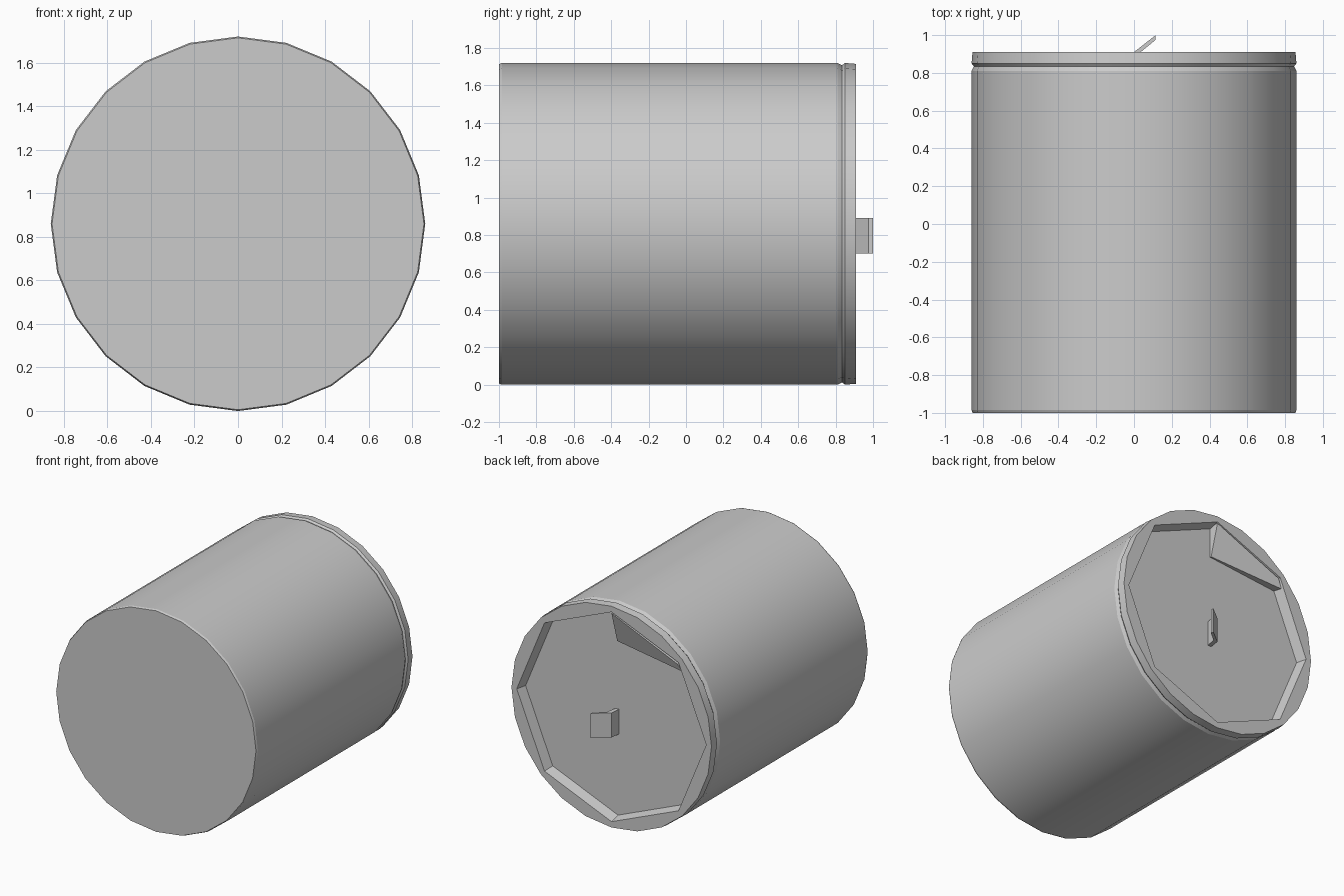
import bpy, bmesh, math

if "Cube" in bpy.data.objects:
    bpy.data.objects.remove(bpy.data.objects["Cube"])

SIDES, R, CZ = 24, 0.86, 0.86
FLOOR, RIM = 0.83, 0.91

grey = bpy.data.materials.new("plain grey")
grey.use_nodes = True
colour = (0.6, 0.6, 0.6, 1)
grey.diffuse_color = colour
grey.node_tree.nodes["Principled BSDF"].inputs["Base Color"].default_value = colour


def finish(bm, name, smooth=True):
    bmesh.ops.recalc_face_normals(bm, faces=bm.faces)
    mesh = bpy.data.meshes.new(name)
    bm.to_mesh(mesh)
    bm.free()
    obj = bpy.data.objects.new(name, mesh)
    bpy.context.collection.objects.link(obj)
    mesh.materials.append(grey)
    if smooth:
        bpy.ops.object.select_all(action="DESELECT")
        obj.select_set(True)
        bpy.context.view_layer.objects.active = obj
        bpy.ops.object.shade_smooth_by_angle(angle=math.radians(20))
    return obj


def ring(bm, y, radius, octagon=False):
    verts = []
    for k in range(SIDES):
        a = math.tau * k / SIDES
        r = radius
        if octagon:
            off = a % (math.pi / 4) - math.pi / 8
            r *= math.cos(math.pi / 8) / math.cos(off)
        verts.append(bm.verts.new((r * math.cos(a), y, CZ + r * math.sin(a))))
    return verts


def prism(name, outline, place, low, high):
    """Extrude a 2D outline between two levels."""
    bm = bmesh.new()
    a = [bm.verts.new(place(p, low)) for p in outline]
    b = [bm.verts.new(place(p, high)) for p in outline]
    bm.faces.new(a)
    bm.faces.new(b)
    for i in range(len(a)):
        j = (i + 1) % len(a)
        bm.faces.new((a[i], a[j], b[j], b[i]))
    return finish(bm, name, smooth=False)


# Can body with seam, rim and recessed octagonal end
bm = bmesh.new()
rings = [ring(bm, -1.0, R - 0.006), ring(bm, -0.985, R), ring(bm, 0.81, R),
         ring(bm, 0.835, R - 0.012), ring(bm, 0.85, R), ring(bm, RIM, R - 0.005),
         ring(bm, RIM, 0.81, True), ring(bm, FLOOR, 0.79, True)]
for lower, upper in zip(rings, rings[1:]):
    for i in range(SIDES):
        j = (i + 1) % SIDES
        bm.faces.new((lower[i], lower[j], upper[j], upper[i]))
bm.faces.new(rings[0])
bm.faces.new(rings[-1])
finish(bm, "can_body")

# Sloping flap under the upper rim
bm = bmesh.new()
top = [bm.verts.new(p) for p in ((0, RIM, CZ + 0.8), (-0.56, RIM, CZ + 0.56),
                                 (-0.6, 0.89, CZ + 0.5), (0, FLOOR + 0.01, CZ + 0.56))]
base = [bm.verts.new((v.co.x, FLOOR - 0.01, v.co.z)) for v in top]
bm.faces.new(top)
bm.faces.new(base)
for i in range(4):
    j = (i + 1) % 4
    bm.faces.new((top[i], top[j], base[j], base[i]))
finish(bm, "end_flap", smooth=False)

# Bent pull tab, standing at an angle from the end
prism("pull_tab", [(-0.01, 0.82), (0.02, 0.82), (0.035, 0.91), (0.115, 0.975),
                   (0.115, 1.0), (0, 0.91)],
      lambda p, z: (p[0], p[1], z), 0.70, 0.89)
